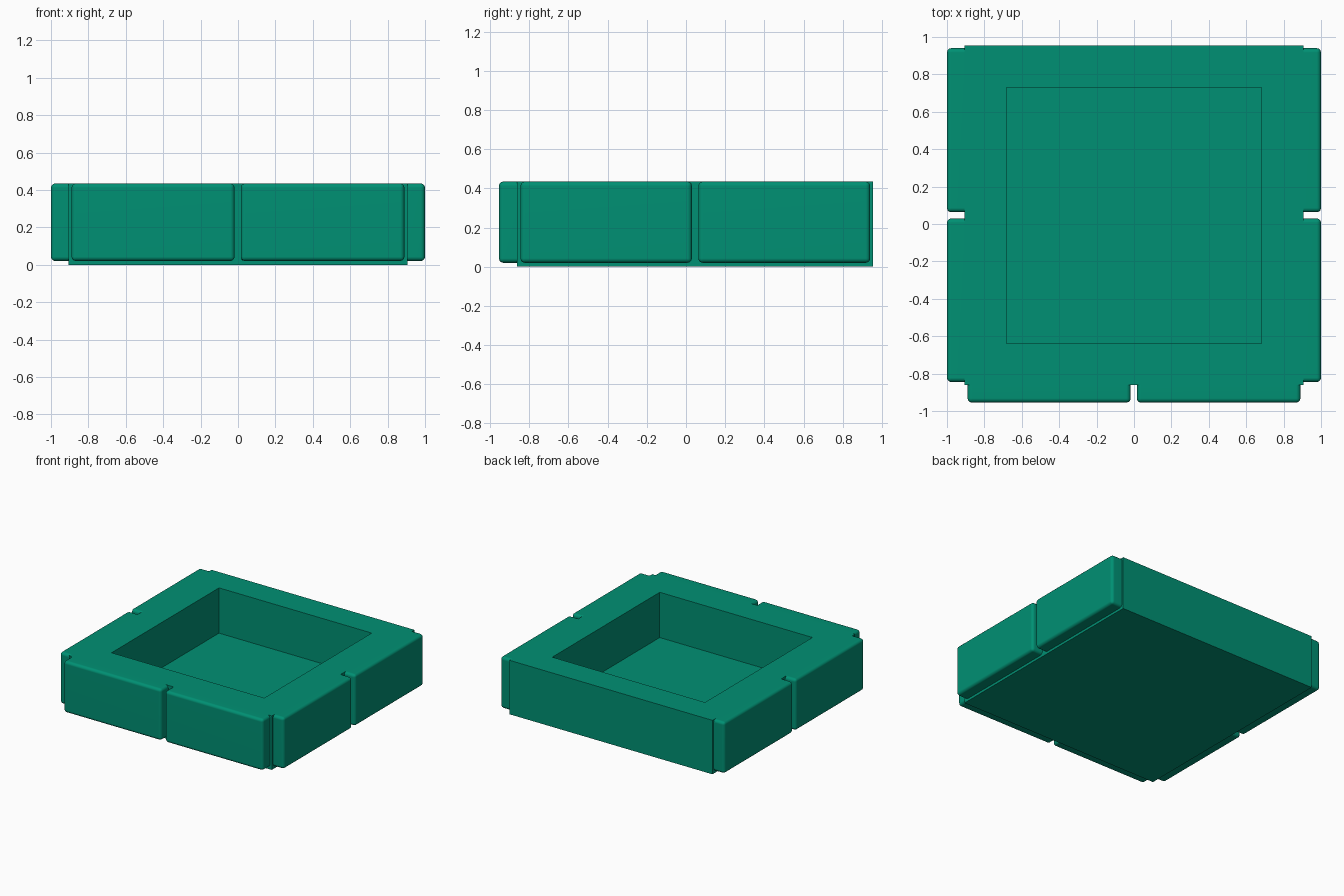
import bpy, bmesh
from mathutils import Vector

cube = bpy.data.objects.get("Cube")
if cube:
    bpy.data.objects.remove(cube, do_unlink=True)

GREEN = (0.0, 0.28, 0.172, 1.0)
mat = bpy.data.materials.new("sea green")
mat.use_nodes = True
mat.diffuse_color = GREEN
mat.node_tree.nodes["Principled BSDF"].inputs["Base Color"].default_value = GREEN

TOP = 0.435
FLOOR = 0.07


def box(lo, hi):
    """Box between two corners, as a bmesh."""
    bm = bmesh.new()
    bmesh.ops.create_cube(bm, size=1)
    lo, hi = Vector(lo), Vector(hi)
    for v in bm.verts:
        v.co = Vector(l + (c + 0.5) * (h - l) for l, h, c in zip(lo, hi, v.co))
    bm.normal_update()
    return bm


def finish(bm, name):
    mesh = bpy.data.meshes.new(name)
    bm.to_mesh(mesh)
    bm.free()
    mesh.materials.append(mat)
    obj = bpy.data.objects.new(name, mesh)
    bpy.context.collection.objects.link(obj)
    return obj


def face_towards(bm, direction):
    return max(bm.faces, key=lambda f: f.normal.dot(Vector(direction)))


# Tray: solid block with a square recess sunk into its top
bm = box((-0.905, -0.862, 0), (0.905, 0.955, TOP))
rim = face_towards(bm, (0, 0, 1))
bmesh.ops.inset_region(bm, faces=[rim], thickness=0.224, use_even_offset=True)
recess = bmesh.ops.extrude_discrete_faces(bm, faces=[rim])["faces"][0]
bmesh.ops.translate(bm, verts=recess.verts, vec=(0, 0, FLOOR - TOP))
finish(bm, "tray")


def panel(name, lo, hi, outward):
    """Wall panel, rounded on every edge except those against the tray."""
    bm = box(lo, hi)
    inner = face_towards(bm, -Vector(outward))
    free_edges = [e for e in bm.edges if e not in inner.edges[:]]
    bmesh.ops.bevel(bm, geom=free_edges, offset=0.023, segments=3,
                    profile=0.5, affect='EDGES')
    obj = finish(bm, name)
    bpy.ops.object.select_all(action='DESELECT')
    obj.select_set(True)
    bpy.context.view_layer.objects.active = obj
    bpy.ops.object.shade_smooth_by_angle(angle=0.7)
    # Keep the broad faces looking flat
    obj.modifiers.new("flat faces", 'WEIGHTED_NORMAL').keep_sharp = True


# Two panels on the front
for side, x0, x1 in (("right", -0.89, -0.018), ("left", 0.015, 0.89)):
    panel("front_panel_" + side, (x0, -0.955, 0.02), (x1, -0.862, TOP), (0, -1, 0))

# Two panels on each flank
for side, s in (("left", 1), ("right", -1)):
    xs = sorted((0.905 * s, 1.0 * s))
    for end, y0, y1 in (("front", -0.845, 0.03), ("back", 0.063, 0.94)):
        panel(f"{side}_panel_{end}", (xs[0], y0, 0.02), (xs[1], y1, TOP), (s, 0, 0))
